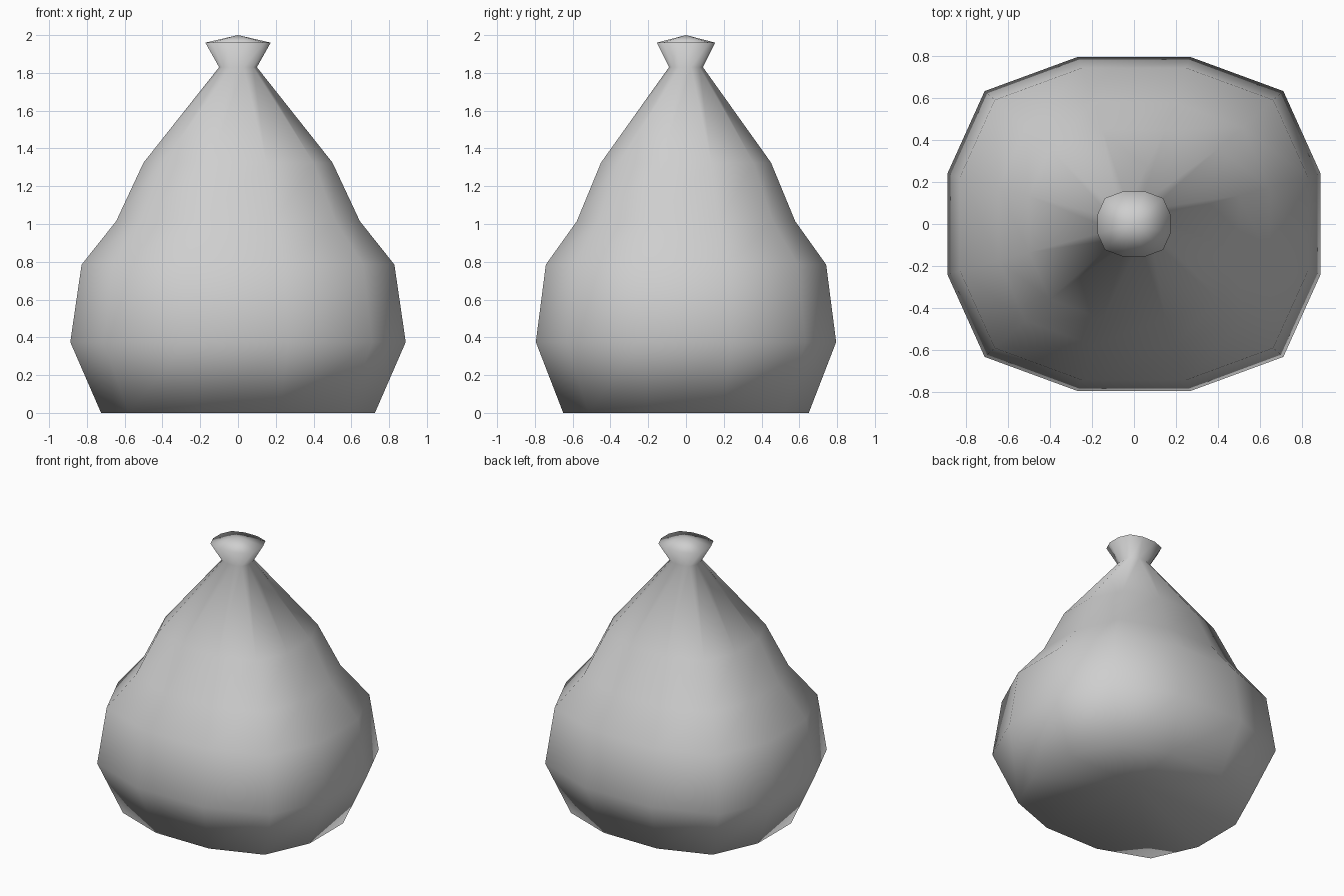
import bpy
import bmesh

cube = bpy.data.objects.get("Cube")
if cube:
    bpy.data.objects.remove(cube, do_unlink=True)


def make_material(name, colour):
    mat = bpy.data.materials.new(name)
    mat.use_nodes = True
    mat.diffuse_color = colour
    mat.node_tree.nodes["Principled BSDF"].inputs["Base Color"].default_value = colour
    return mat


# Twelve-sided cross-section: one quadrant, mirrored around
quadrant = [(1.0, 0.30), (0.80, 0.795), (0.30, 1.0)]
section = quadrant + [(-x, y) for x, y in reversed(quadrant)]
section += [(-x, -y) for x, y in section]

# Sack profile from base to tied neck and flared rim: height, half width, half depth
profile = [
    (0.0, 0.725, 0.65),
    (0.375, 0.888, 0.795),
    (0.785, 0.828, 0.742),
    (1.015, 0.645, 0.578),
    (1.325, 0.50, 0.45),
    (1.83, 0.10, 0.09),
    (1.96, 0.173, 0.155),
]

bm = bmesh.new()
rings = [[bm.verts.new((x * rx, y * ry, z)) for x, y in section]
         for z, rx, ry in profile]
sides = len(section)

# Walls
for low, high in zip(rings, rings[1:]):
    for i in range(sides):
        j = (i + 1) % sides
        bm.faces.new((low[i], low[j], high[j], high[i]))

# Base dented inward and top slightly domed
for ring, height in ((rings[0][::-1], 0.14), (rings[-1], 2.0)):
    centre = bm.verts.new((0, 0, height))
    for i in range(sides):
        bm.faces.new((ring[i], ring[(i + 1) % sides], centre))

bmesh.ops.recalc_face_normals(bm, faces=bm.faces)
for face in bm.faces:
    face.smooth = True

mesh = bpy.data.meshes.new("sack")
bm.to_mesh(mesh)
bm.free()
mesh.materials.append(make_material("light grey cloth", (0.62, 0.62, 0.62, 1)))
sack = bpy.data.objects.new("sack", mesh)
bpy.context.collection.objects.link(sack)
